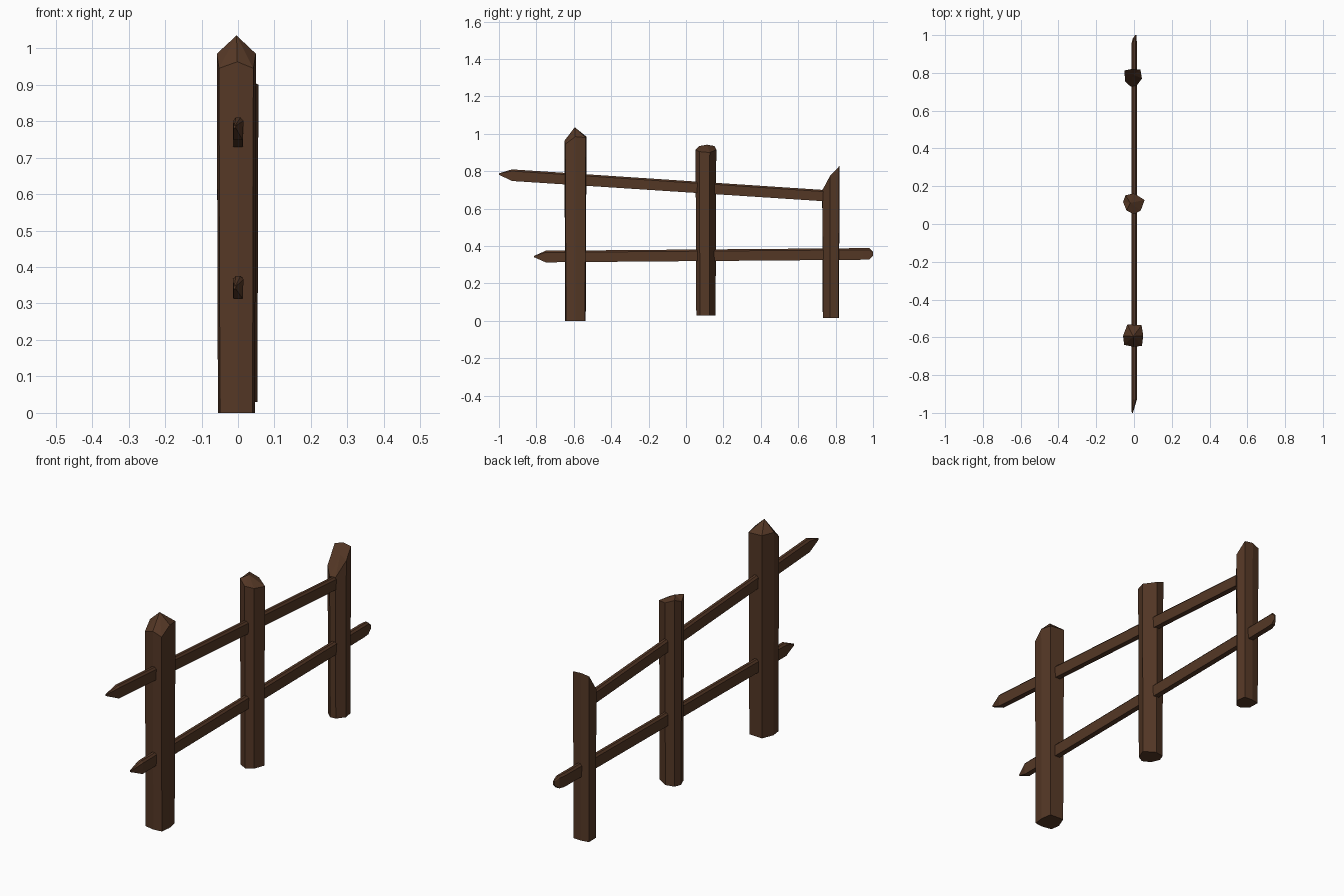
import bpy, bmesh
from mathutils import Vector

cube = bpy.data.objects.get("Cube")
if cube:
    bpy.data.objects.remove(cube)

wood = bpy.data.materials.new("dark_brown_wood")
wood.use_nodes = True
brown = (0.09, 0.039, 0.019, 1)
wood.diffuse_color = brown
bsdf = wood.node_tree.nodes["Principled BSDF"]
bsdf.inputs["Base Color"].default_value = brown
bsdf.inputs["Roughness"].default_value = 0.9


def loft(name, rings):
    """Join rings of points into a flat-faced solid; a one-point ring is a tip."""
    bm = bmesh.new()
    loops = [[bm.verts.new(p) for p in ring] for ring in rings]
    for a, b in zip(loops, loops[1:]):
        n = max(len(a), len(b))
        for i in range(n):
            j = (i + 1) % n
            if len(b) == 1:
                bm.faces.new((a[i], a[j], b[0]))
            else:
                bm.faces.new((a[i], a[j], b[j], b[i]))
    for end in (loops[0], loops[-1]):
        if len(end) > 2:
            bm.faces.new(end)
    bmesh.ops.recalc_face_normals(bm, faces=bm.faces)
    mesh = bpy.data.meshes.new(name)
    bm.to_mesh(mesh)
    bm.free()
    mesh.materials.append(wood)
    obj = bpy.data.objects.new(name, mesh)
    bpy.context.collection.objects.link(obj)
    return obj


def post(name, y, base, top, tip):
    """Hewn post: top outline (x, y offset, height), slightly slimmer at its foot."""
    upper = [Vector((px, y + py, pz)) for px, py, pz in top]
    foot = [Vector((px * 0.95, y + py * 0.93, base)) for px, py, pz in top]
    loft(name, [foot, upper, [Vector((tip[0], y + tip[1], tip[2]))]])


# Posts, each with its own rough axe-cut top
post("tall_post", -0.592, 0.0,
     [(-0.052, -0.048, 0.945), (-0.002, -0.058, 0.963), (0.042, -0.053, 0.945),
      (0.049, 0.0, 0.985), (0.04, 0.056, 0.98), (-0.035, 0.06, 0.985),
      (-0.058, 0.0, 0.985)], (-0.004, -0.003, 1.035))
post("middle_post", 0.107, 0.03,
     [(-0.058, 0.01, 0.92), (-0.04, -0.035, 0.935), (0.0, -0.056, 0.915),
      (0.036, -0.035, 0.905), (0.056, 0.02, 0.9), (0.0, 0.055, 0.915),
      (-0.045, 0.045, 0.935)], (-0.02, 0.005, 0.942))
post("short_post", 0.775, 0.015,
     [(-0.048, -0.02, 0.735), (-0.018, -0.047, 0.7), (0.012, -0.045, 0.7),
      (0.042, -0.005, 0.775), (0.034, 0.043, 0.825), (-0.01, 0.046, 0.83),
      (-0.05, 0.038, 0.82)], (-0.004, 0.015, 0.785))

# Rail cross-section (x, z): flat sides with bevelled upper edge
SECTION = [(-0.013, -0.031), (0.013, -0.031), (0.015, 0.022),
           (0.007, 0.031), (-0.006, 0.031), (-0.014, 0.022)]


def rail(name, stations):
    """Rail through stations of (y, z, x shift, width scale, height scale)."""
    loft(name, [[Vector((dx + sx * px, y, z + sz * pz)) for px, pz in SECTION]
                for y, z, dx, sx, sz in stations])


rail("upper_rail", [(-1.0, 0.785, -0.009, 0.2, 0.12), (-0.93, 0.779, 0, 1, 1),
                    (0.75, 0.669, 0, 1, 0.97)])
rail("lower_rail", [(-0.812, 0.344, -0.009, 0.2, 0.12), (-0.75, 0.344, 0, 1, 1),
                    (0.95, 0.358, 0, 1, 1), (0.98, 0.359, 0.003, 0.75, 0.95),
                    (1.0, 0.359, 0.009, 0.25, 0.35)])
